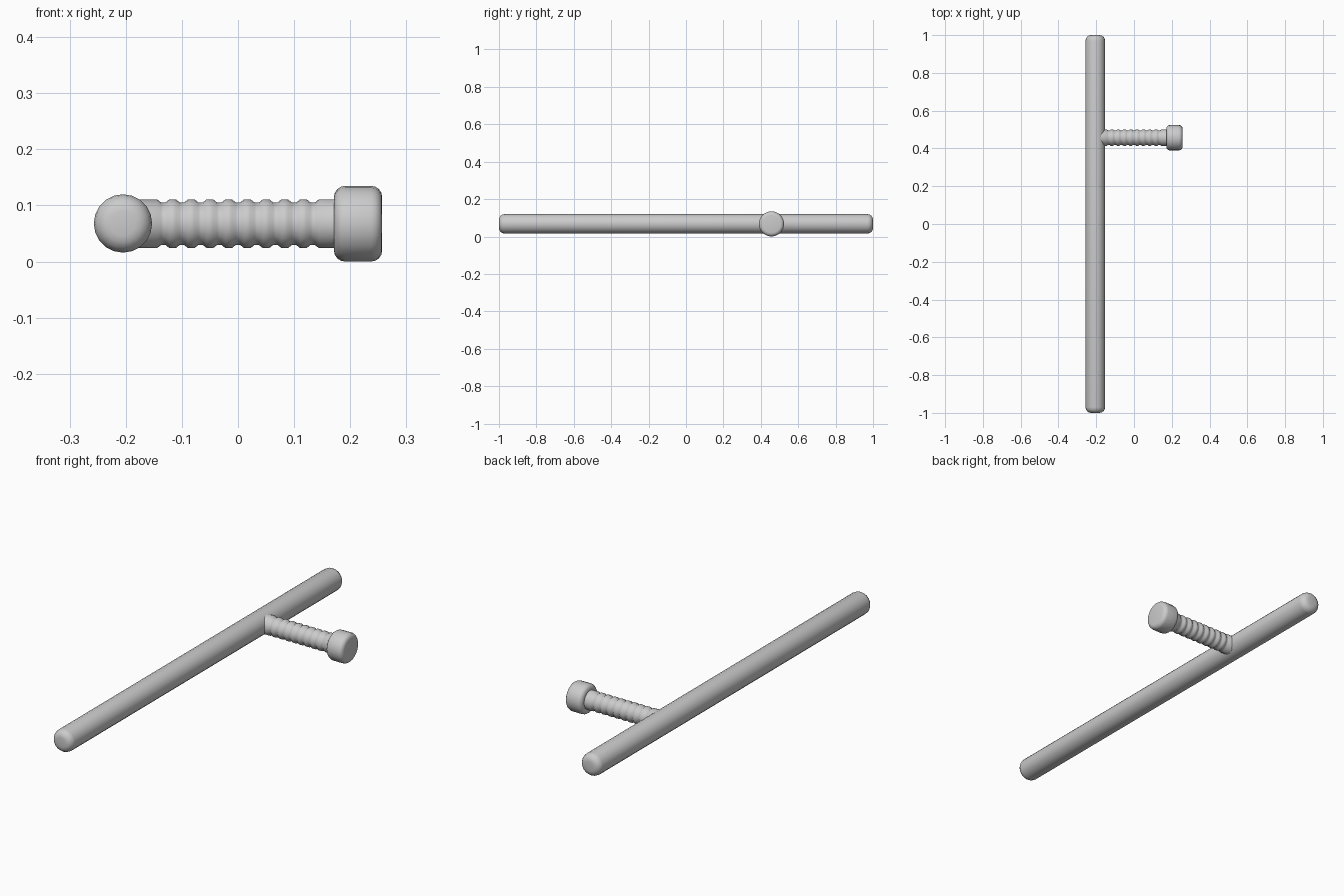
import bpy, bmesh, math
from mathutils import Vector

if "Cube" in bpy.data.objects:
    bpy.data.objects.remove(bpy.data.objects["Cube"])

SIDES = 20


def lathe(name, profile, origin, axis):
    """Closed solid turned from (distance along axis, radius) points."""
    axis = Vector(axis)
    up = Vector((0, 0, 1))
    side = up.cross(axis)
    bm = bmesh.new()
    rings = []
    for d, r in profile:
        ring = []
        for i in range(SIDES):
            a = 2 * math.pi * i / SIDES
            ring.append(bm.verts.new(Vector(origin) + axis * d
                                     + side * (r * math.sin(a)) + up * (r * math.cos(a))))
        rings.append(ring)
    for lo, hi in zip(rings, rings[1:]):
        for i in range(SIDES):
            j = (i + 1) % SIDES
            bm.faces.new((lo[i], lo[j], hi[j], hi[i]))
    bm.faces.new(rings[0])
    bm.faces.new(rings[-1])
    bmesh.ops.recalc_face_normals(bm, faces=bm.faces[:])
    mesh = bpy.data.meshes.new(name)
    bm.to_mesh(mesh)
    bm.free()
    obj = bpy.data.objects.new(name, mesh)
    bpy.context.collection.objects.link(obj)
    bpy.ops.object.select_all(action='DESELECT')
    obj.select_set(True)
    bpy.context.view_layer.objects.active = obj
    bpy.ops.object.shade_smooth_by_angle(angle=math.radians(50))
    return obj


def rounded_rod(start, end, radius, bevel, steps=4):
    """Profile of a rod with rounded rims at both ends."""
    arc = [(bevel * (1 - math.sin(t)), radius - bevel * (1 - math.cos(t)))
           for t in (math.pi / 2 * (1 - k / steps) for k in range(steps + 1))]
    return [(start + d, r) for d, r in arc] + [(end - d, r) for d, r in reversed(arc)]


# Long round shaft
lathe("shaft", rounded_rod(-1.0, 1.0, 0.052, 0.03), (-0.205, 0, 0.068), (0, 1, 0))

# Side grip with nine evenly spaced grooves
grip = [(-0.2, 0.0435)]
for k in range(-4, 5):
    c = k * 0.0333
    grip += [(c - 0.011, 0.0435), (c - 0.004, 0.038),
             (c + 0.004, 0.038), (c + 0.011, 0.0435)]
grip.append((0.19, 0.0435))
lathe("grip", grip, (0, 0.457, 0.0675), (1, 0, 0))

# Rounded knob at the end of the grip
lathe("grip_knob", rounded_rod(0.171, 0.257, 0.0675, 0.02), (0, 0.457, 0.0675), (1, 0, 0))
